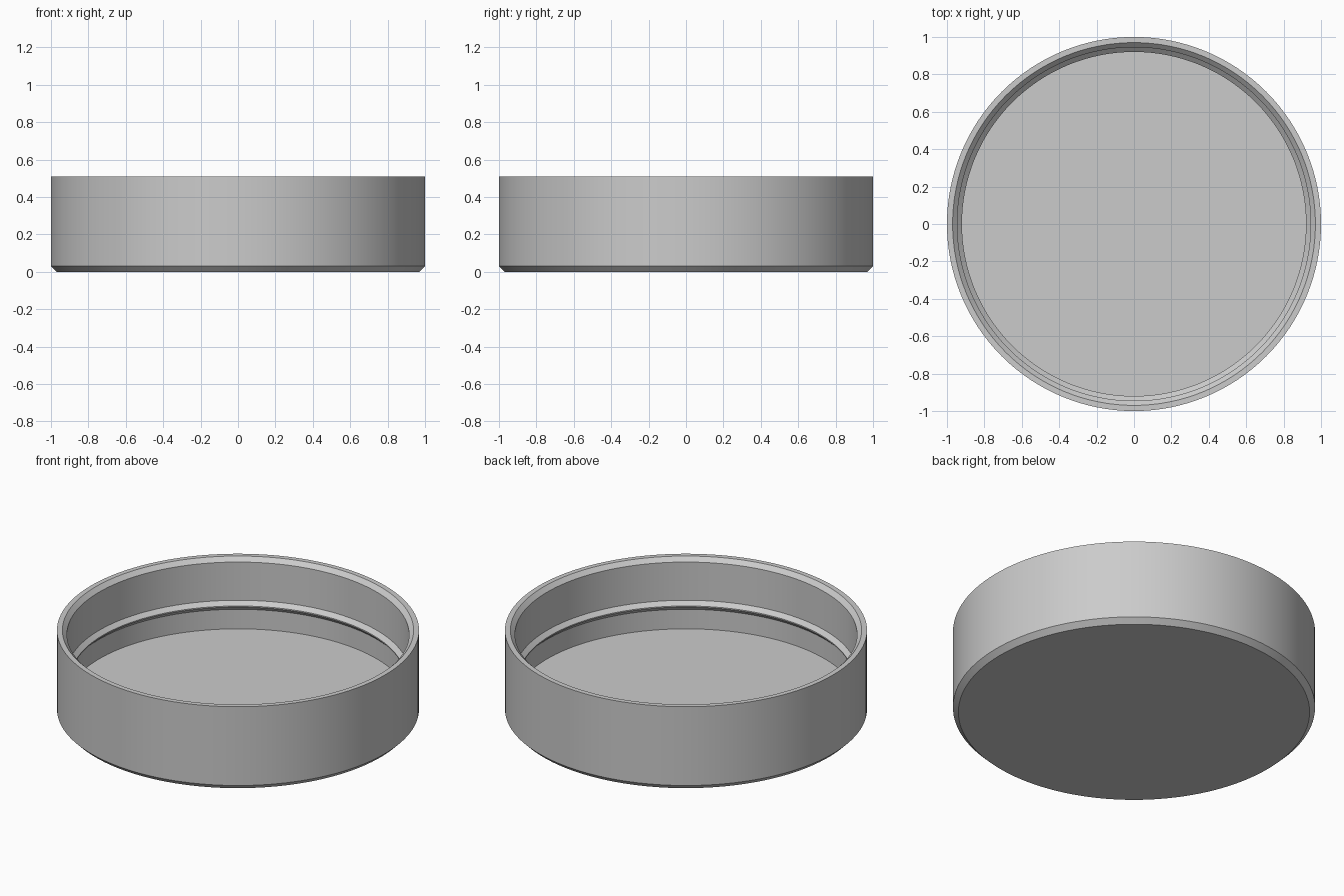
import bpy
import bmesh
import math

cube = bpy.data.objects.get("Cube")
if cube:
    bpy.data.objects.remove(cube, do_unlink=True)

SEGMENTS = 128

grey = bpy.data.materials.new("plain grey")
grey.use_nodes = True
colour = (0.6, 0.6, 0.6, 1)
grey.diffuse_color = colour
grey.node_tree.nodes["Principled BSDF"].inputs["Base Color"].default_value = colour

# Cross-section (radius, height) from the underside, over the rim, to the floor
profile = [
    (0.97, 0), (1, 0.03),                 # bottom chamfer
    (1, 0.51), (0.97, 0.51),              # outer wall and flat rim
    (0.945, 0.485),                       # inner rim chamfer
    (0.945, 0.252), (0.92, 0.229),        # snap bead
    (0.92, 0.222), (0.945, 0.197),
    (0.945, 0.078),                       # inner wall down to the floor
]


def lathe(name, points, material):
    """Spin a cross-section around z and cap both ends."""
    bm = bmesh.new()
    rings = []
    for r, z in points:
        ring = []
        for i in range(SEGMENTS):
            a = math.tau * i / SEGMENTS
            ring.append(bm.verts.new((r * math.cos(a), r * math.sin(a), z)))
        rings.append(ring)
    for low, high in zip(rings, rings[1:]):
        for i in range(SEGMENTS):
            j = (i + 1) % SEGMENTS
            bm.faces.new((low[i], low[j], high[j], high[i]))
    bm.faces.new(list(reversed(rings[0])))
    bm.faces.new(rings[-1])
    bmesh.ops.recalc_face_normals(bm, faces=bm.faces)
    mesh = bpy.data.meshes.new(name)
    bm.to_mesh(mesh)
    bm.free()
    mesh.materials.append(material)
    obj = bpy.data.objects.new(name, mesh)
    bpy.context.collection.objects.link(obj)
    return obj


# Round cap with a snap bead inside
cap = lathe("round_cap", profile, grey)
bpy.ops.object.select_all(action="DESELECT")
cap.select_set(True)
bpy.context.view_layer.objects.active = cap
bpy.ops.object.shade_smooth_by_angle(angle=math.radians(30))
